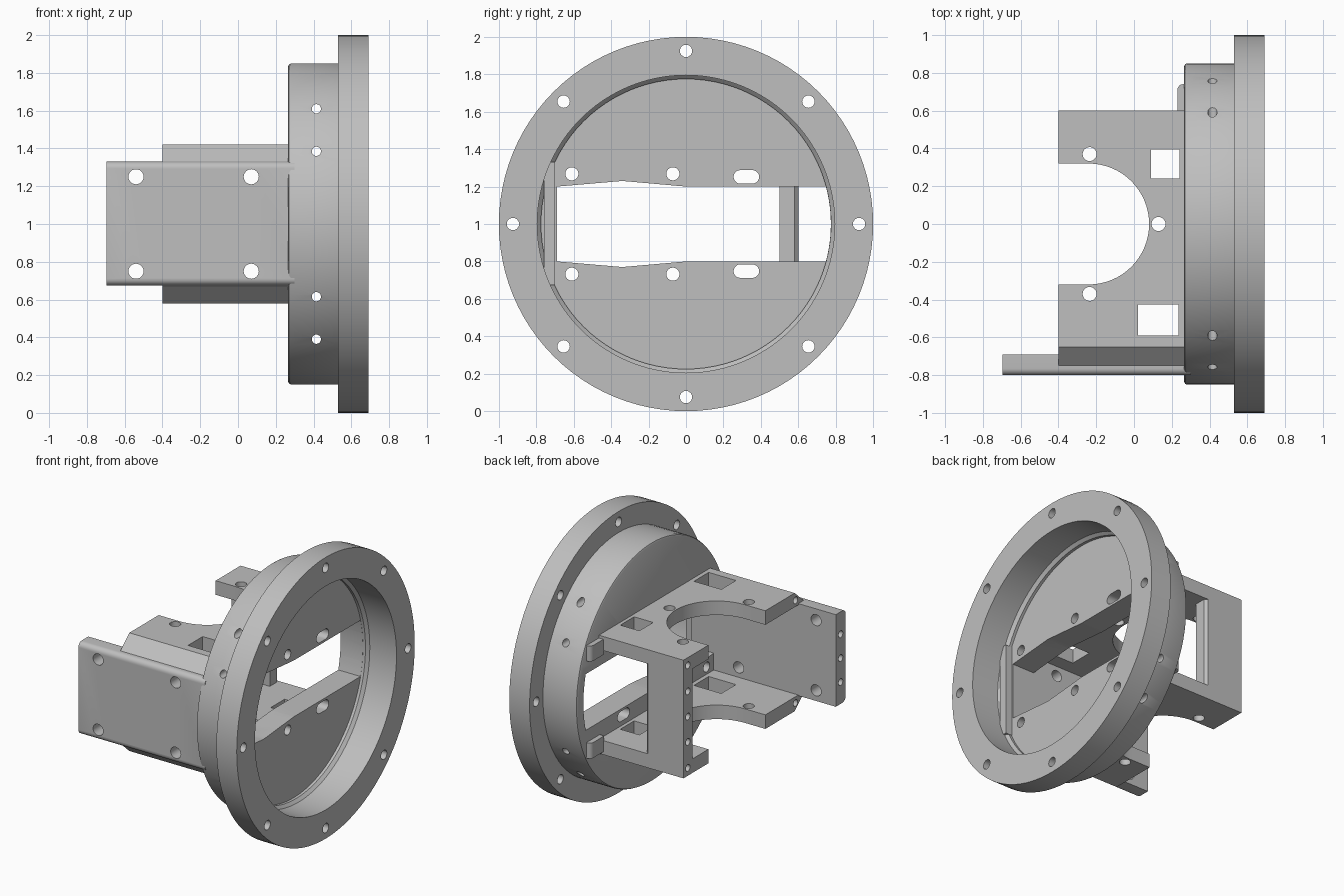
import bpy, bmesh, math
from mathutils import Vector

cube = bpy.data.objects.get("Cube")
if cube:
    bpy.data.objects.remove(cube, do_unlink=True)

grey = bpy.data.materials.new("machined_grey")
grey.use_nodes = True
grey.diffuse_color = (0.52, 0.52, 0.52, 1)
grey.node_tree.nodes["Principled BSDF"].inputs["Base Color"].default_value = (0.52, 0.52, 0.52, 1)


def finish(name, bm):
    bmesh.ops.recalc_face_normals(bm, faces=bm.faces)
    mesh = bpy.data.meshes.new(name)
    bm.to_mesh(mesh)
    bm.free()
    mesh.materials.append(grey)
    obj = bpy.data.objects.new(name, mesh)
    bpy.context.collection.objects.link(obj)
    return obj


def prism(name, points, axis, lo, hi):
    """Extrude a 2D outline along an axis; the outline uses the other two axes in order."""
    place = {"x": lambda a, b, c: (c, a, b),
             "y": lambda a, b, c: (a, c, b),
             "z": lambda a, b, c: (a, b, c)}[axis]
    bm = bmesh.new()
    face = bm.faces.new([bm.verts.new(place(a, b, lo)) for a, b in points])
    out = bmesh.ops.extrude_face_region(bm, geom=[face])
    step = Vector(place(0, 0, hi - lo))
    bmesh.ops.translate(bm, vec=step, verts=[v for v in out["geom"] if isinstance(v, bmesh.types.BMVert)])
    return finish(name, bm)


def arc(a, b, r, start, end, n):
    angles = [math.radians(start + (end - start) * i / n) for i in range(n + 1)]
    return [(a + r * math.cos(t), b + r * math.sin(t)) for t in angles]


def rect(a0, a1, b0, b1):
    return [(a0, b0), (a1, b0), (a1, b1), (a0, b1)]


def drill(axis, a, b, r, lo, hi):
    return prism("drill", arc(a, b, r, 0, 345, 23), axis, lo, hi)


def cut(obj, cutters):
    bpy.context.view_layer.objects.active = obj
    for c in cutters:
        mod = obj.modifiers.new("cut", "BOOLEAN")
        mod.operation = "DIFFERENCE"
        mod.solver = "EXACT"
        mod.object = c
        bpy.ops.object.modifier_apply(modifier=mod.name)
        bpy.data.objects.remove(c, do_unlink=True)


def smooth(obj):
    bpy.ops.object.select_all(action="DESELECT")
    obj.select_set(True)
    bpy.context.view_layer.objects.active = obj
    bpy.ops.object.shade_smooth_by_angle(angle=math.radians(30))


# Flanged housing: lathe profile (x, radius) spun about the x axis
profile = [(0.265, 0), (0.265, 0.835), (0.27, 0.845), (0.28, 0.85), (0.53, 0.85), (0.53, 1),
           (0.69, 1), (0.69, 0.795), (0.48, 0.795), (0.46, 0.775), (0.44, 0.775), (0.44, 0)]
bm = bmesh.new()
verts = [bm.verts.new((x, 0, 1 + r)) for x, r in profile]
edges = [bm.edges.new(pair) for pair in zip(verts, verts[1:])]
bmesh.ops.spin(bm, geom=verts + edges, cent=(0, 0, 1), axis=(1, 0, 0),
               angle=math.tau, steps=96, use_duplicate=False)
bmesh.ops.remove_doubles(bm, verts=bm.verts, dist=0.0005)
housing = finish("flanged_housing", bm)

# Central slot through the housing floor, with a shallow kink on both edges
kink = [(-0.69, 0.2), (-0.34, 0.23), (0, 0.2)]
slot = [(y, 1 - h) for y, h in kink] + arc(0, 1, 0.774, -14.95, 14.95, 12) \
    + [(y, 1 + h) for y, h in reversed(kink)]
cutters = [prism("slot", slot, "x", 0.2, 0.45)]

# Floor holes, oblong holes and cross drillings, above and below
for s in (-1, 1):
    for y in (-0.61, -0.07):
        cutters.append(drill("x", y, 1 + s * 0.268, 0.035, 0.2, 0.5))
    z = 1 + s * 0.252
    oblong = arc(0.355, z, 0.036, -90, 90, 10) + arc(0.29, z, 0.036, 90, 270, 10)
    cutters.append(prism("oblong", oblong, "x", 0.2, 0.5))
    for h in (0.385, 0.61):
        cutters.append(drill("y", 0.415, 1 + s * h, 0.0245, -1, 1))

# Flange bolt circle
for i in range(8):
    t = math.tau * i / 8
    cutters.append(drill("x", 0.925 * math.cos(t), 1 + 0.925 * math.sin(t), 0.033, 0.5, 0.75))
cut(housing, cutters)
smooth(housing)

# Front side plate with rounded outer edges
outline = [(-0.69, 0.675), (-0.69, 1.33)] + arc(-0.765, 1.295, 0.035, 90, 180, 6) \
    + arc(-0.765, 0.71, 0.035, 180, 270, 6)
side = prism("front_side_plate", outline, "x", -0.695, 0.30)
cutters = [drill("y", x, 1 + s * 0.25, 0.04, -0.9, -0.6) for x in (-0.54, 0.07) for s in (-1, 1)]
cutters += [drill("x", -0.745, 1 + h, 0.024, -0.8, -0.6) for h in (-0.17, 0, 0.17)]
cut(side, cutters)
smooth(side)

# Ledge where the side plate runs inside the bore
prism("bore_ledge", rect(-0.76, -0.70, 0.675, 1.33), "x", 0.42, 0.49)

# Upper and lower arms with a round notch, windows and holes
section = [(0.6, 0.42), (-0.65, 0.42), (-0.75, 0.33), (-0.75, 0.32), (0.6, 0.32)]
for s, label in ((1, "upper"), (-1, "lower")):
    arm = prism(label + "_arm", [(y, 1 + s * h) for y, h in section], "x", -0.4, 0.27)
    lo, hi = sorted((1 + s * 0.25, 1 + s * 0.5))
    notch = [(-0.6, -0.32)] + arc(-0.24, 0, 0.32, -90, 90, 32) + [(-0.6, 0.32)]
    cutters = [prism("notch", notch, "z", lo, hi),
               prism("window", rect(0.09, 0.24, 0.24, 0.395), "z", lo, hi),
               prism("window", rect(0.02, 0.235, -0.59, -0.425), "z", lo, hi)]
    cutters += [drill("z", x, y, 0.037, lo, hi) for x, y in ((-0.235, 0.37), (-0.235, -0.37), (0.13, 0))]
    cutters += [drill("x", y, 1 + s * 0.365, 0.024, -0.5, -0.3) for y in (0.55, -0.66)]
    cut(arm, cutters)
    smooth(arm)
    # Small rounded gusset beside the arm root
    lo, hi = sorted((1 + s * 0.29, 1 + s * 0.40))
    gusset = [(0.27, 0.59), (0.27, 0.74)] + arc(0.26, 0.71, 0.03, 90, 180, 6) + [(0.23, 0.59)]
    smooth(prism(label + "_gusset", gusset, "z", lo, hi))

# Rear post joining the arms, with end holes
post_outline = [(-0.4, 0.5), (-0.1, 0.5), (-0.1, 0.58), (-0.12, 0.6), (-0.4, 0.6)]
post = prism("rear_post", post_outline, "z", 0.68, 1.32)
cut(post, [drill("x", 0.55, 1 + h, 0.024, -0.5, -0.3) for h in (-0.18, 0, 0.18)])
smooth(post)
